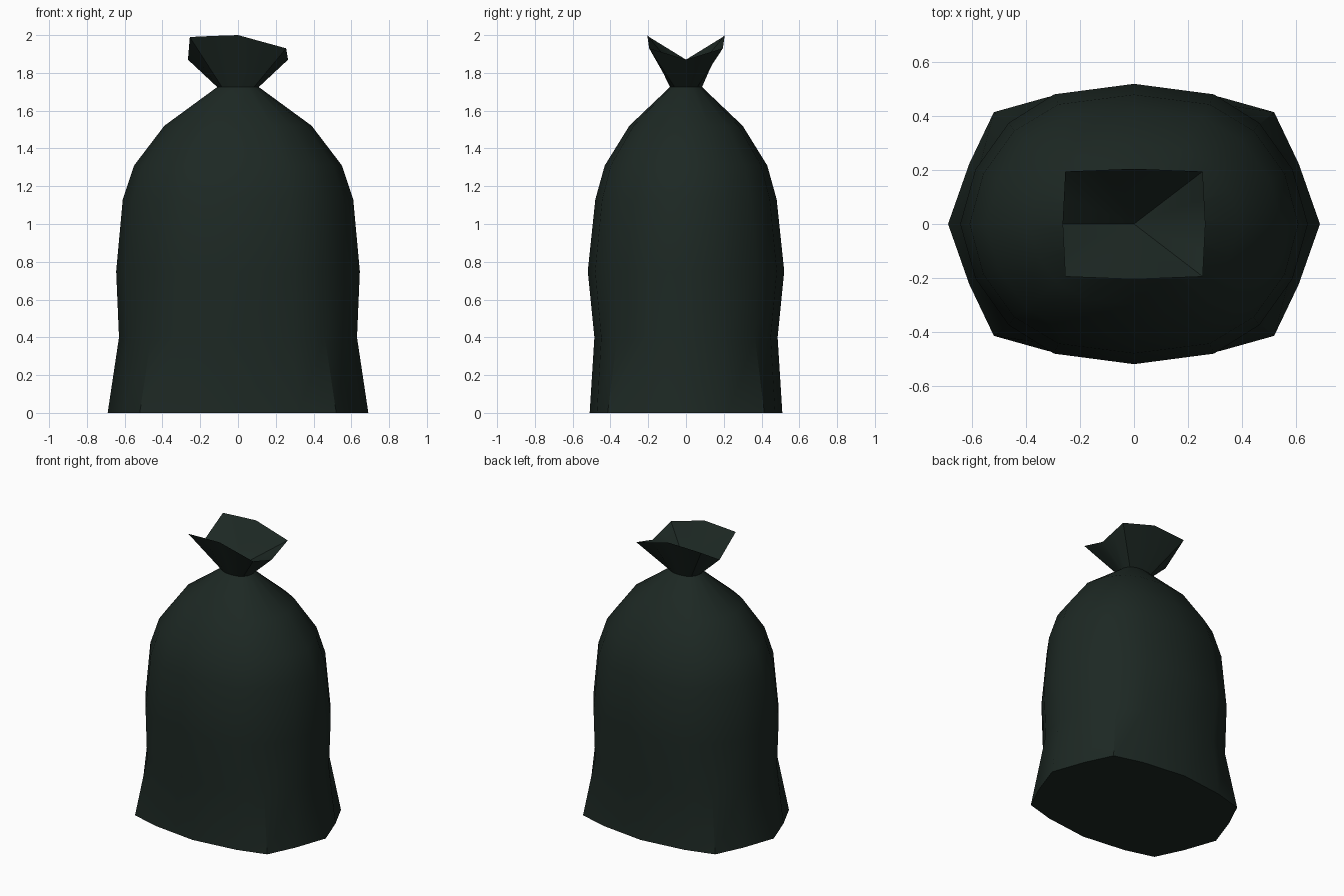
import bpy, bmesh, math

if "Cube" in bpy.data.objects:
    bpy.data.objects.remove(bpy.data.objects["Cube"])

mat = bpy.data.materials.new("dark_green_plastic")
mat.diffuse_color = (0.012, 0.021, 0.017, 1)
mat.use_nodes = True
mat.node_tree.nodes["Principled BSDF"].inputs["Base Color"].default_value = mat.diffuse_color


def mirrored_ring(quarter):
    """Mirror a quarter outline (side point to back point) into a closed ring."""
    back = quarter + [(-x, y, z) for x, y, z in reversed(quarter[:-1])]
    return back + [(x, -y, z) for x, y, z in reversed(back[1:-1])]


# height, half width, half depth, corner x, corner y of each bag section
sections = [
    (0.00, 0.69, 0.51, 0.52, 0.415),
    (0.40, 0.63, 0.485, 0.46, 0.365),
    (0.75, 0.645, 0.52, 0.465, 0.375),
    (1.13, 0.61, 0.48, 0.445, 0.345),
    (1.31, 0.55, 0.43, 0.40, 0.31),
    (1.52, 0.39, 0.30, 0.285, 0.22),
    (1.725, 0.11, 0.085, 0.085, 0.06),
]
rings = []
for z, w, d, cx, cy in sections:
    side = ((w + cx) / 2 * (1.01 if z == 0 else 1.06), cy * 0.54, z)
    face = (w * 0.46, d * 0.925, z)
    rings.append(mirrored_ring([(w, 0, z), side, (cx, cy, z), face, (0, d, z)]))

# Flared opening: tall front and back flaps with dips at the sides
rim = mirrored_ring([(0.265, 0, 1.87), (0.26, 0.0975, 1.90), (0.255, 0.195, 1.93),
                     (0.1275, 0.20, 1.965), (0, 0.205, 2.0)])
rim = [(x, y, z + (0.06 * min(1, -x / 0.255) * abs(y) / 0.195 if x < 0 else 0))
       for x, y, z in rim]
rings.append(rim)

# Loft the sections, close the base and sink a funnel into the opening
bm = bmesh.new()
loops = [[bm.verts.new(p) for p in r] for r in rings]
n = len(rim)
for lo, hi in zip(loops, loops[1:]):
    for i in range(n):
        j = (i + 1) % n
        bm.faces.new((lo[i], lo[j], hi[j], hi[i]))
bm.faces.new(list(reversed(loops[0])))
knot = bm.verts.new((0, 0, 1.75))
for i in range(n):
    bm.faces.new((loops[-1][i], loops[-1][(i + 1) % n], knot))
bmesh.ops.recalc_face_normals(bm, faces=bm.faces)

mesh = bpy.data.meshes.new("tied_bag")
bm.to_mesh(mesh)
bm.free()
bag = bpy.data.objects.new("tied_bag", mesh)
bpy.context.collection.objects.link(bag)
mesh.materials.append(mat)
bpy.context.view_layer.objects.active = bag
bag.select_set(True)
bpy.ops.object.shade_smooth_by_angle(angle=math.radians(35))
